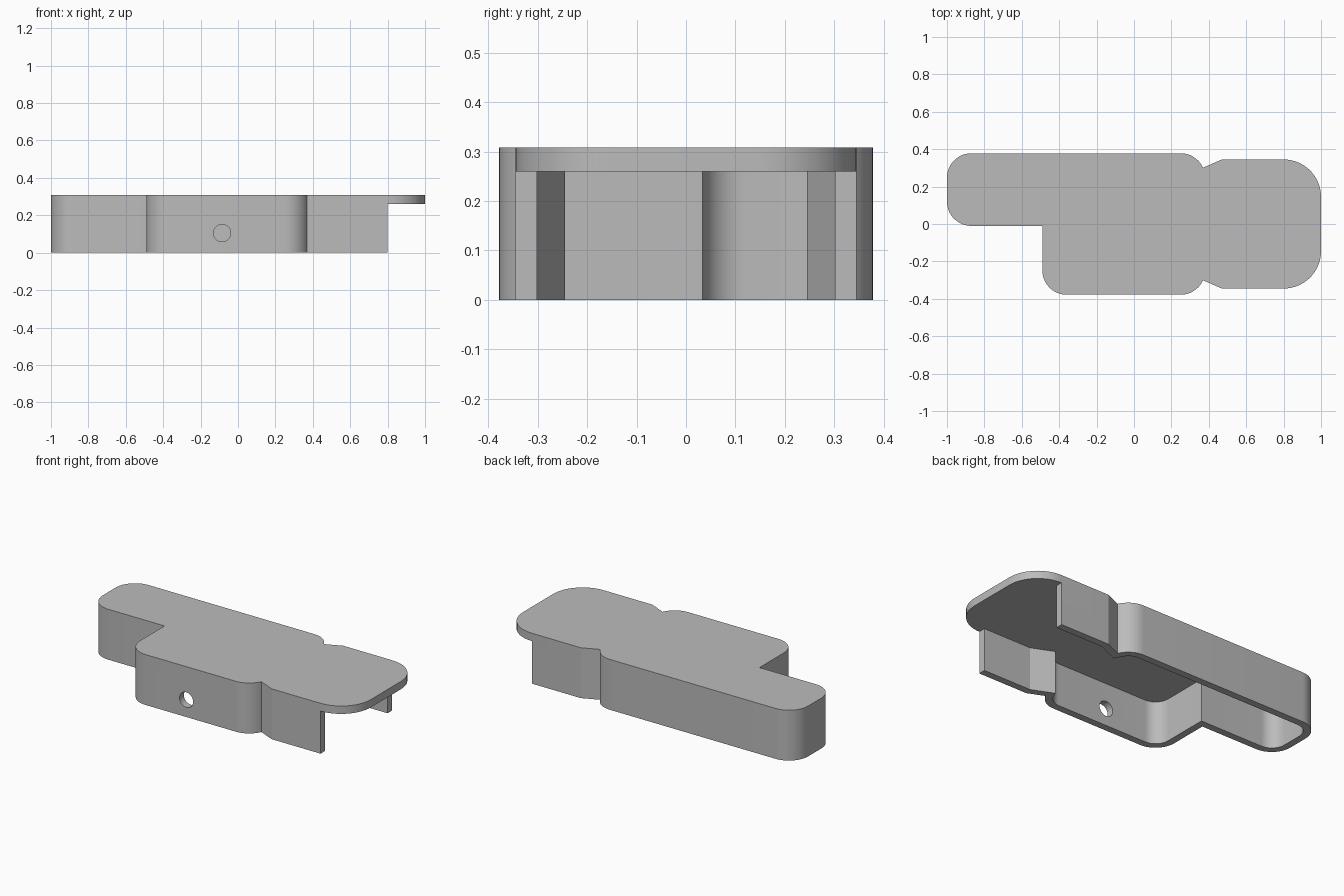
import bpy
import bmesh
from math import cos, sin, radians
from mathutils import Vector

cube = bpy.data.objects.get("Cube")
if cube:
    bpy.data.objects.remove(cube, do_unlink=True)

HEIGHT, ROOF_BASE, WALL = 0.308, 0.26, 0.043
BEND, END_BEND = 0.13, 0.2


def arc(x, y, radius, start, end, steps=14):
    angles = [radians(start + (end - start) * i / steps) for i in range(steps + 1)]
    return [Vector((x + radius * cos(a), y + radius * sin(a))) for a in angles]


def offset(path, distance):
    """Shift an open path to its left with mitred corners."""
    normals = [Vector((a.y - b.y, b.x - a.x)).normalized() for a, b in zip(path, path[1:])]
    before, after = normals[:1] + normals, normals + normals[-1:]
    return [p + (m + n) * distance / (1 + m.dot(n)) for p, m, n in zip(path, before, after)]


def prism(name, outline, bottom, top):
    bm = bmesh.new()
    face = bm.faces.new([bm.verts.new((p.x, p.y, bottom)) for p in outline])
    made = bmesh.ops.extrude_face_region(bm, geom=[face])["geom"]
    verts = [v for v in made if isinstance(v, bmesh.types.BMVert)]
    bmesh.ops.translate(bm, verts=verts, vec=(0, 0, top - bottom))
    bmesh.ops.recalc_face_normals(bm, faces=bm.faces)
    mesh = bpy.data.meshes.new(name)
    bm.to_mesh(mesh)
    bm.free()
    obj = bpy.data.objects.new(name, mesh)
    bpy.context.collection.objects.link(obj)
    return obj


def cut(target, cutter):
    mod = target.modifiers.new("cut", "BOOLEAN")
    mod.operation = "DIFFERENCE"
    mod.solver = "EXACT"
    mod.object = cutter
    bpy.ops.object.select_all(action="DESELECT")
    target.select_set(True)
    bpy.context.view_layer.objects.active = target
    bpy.ops.object.modifier_apply(modifier=mod.name)
    bpy.data.objects.remove(cutter, do_unlink=True)


# Wall path: neck, body, arm, step and back to the neck
wall = [Vector((0.8, 0.345)), Vector((0.47, 0.345))]
wall += arc(0.25, 0.248, BEND, 24, 90)
wall += arc(-0.87, 0.248, BEND, 90, 180)
wall += arc(-0.87, 0.12, BEND, 180, 270)
wall += [Vector((-0.49, -0.01))]
wall += arc(-0.36, -0.248, BEND, 180, 270)
wall += arc(0.25, -0.248, BEND, 270, 336)
wall += [Vector((0.47, -0.345)), Vector((0.8, -0.345))]

# Solid cover with a rounded overhanging end
tip = arc(0.8, -0.145, END_BEND, 270, 360)[1:] + arc(0.8, 0.145, END_BEND, 0, 90)[:-1]
cover = prism("cover_shell", wall + tip, 0, HEIGHT)

# Hollow below the roof, open at the overhanging end
opening = [Vector(p) for p in ((0.8, -0.6), (1.2, -0.6), (1.2, 0.6), (0.8, 0.6))]
cut(cover, prism("hollow_cutter", offset(wall, WALL) + opening, -0.1, ROOF_BASE))

# Round hole in the front wall
bpy.ops.mesh.primitive_cylinder_add(vertices=40, radius=0.046, depth=0.2,
                                    location=(-0.085, -0.36, 0.105),
                                    rotation=(radians(90), 0, 0))
hole = bpy.context.object
hole.name = "hole_cutter"
cut(cover, hole)

# Plain grey finish
grey = bpy.data.materials.new("grey")
grey.use_nodes = True
colour = (0.5, 0.5, 0.5, 1)
grey.diffuse_color = colour
grey.node_tree.nodes["Principled BSDF"].inputs["Base Color"].default_value = colour
cover.data.materials.clear()
cover.data.materials.append(grey)
for face in cover.data.polygons:
    face.material_index = 0
bpy.ops.object.shade_smooth_by_angle(angle=radians(20))
